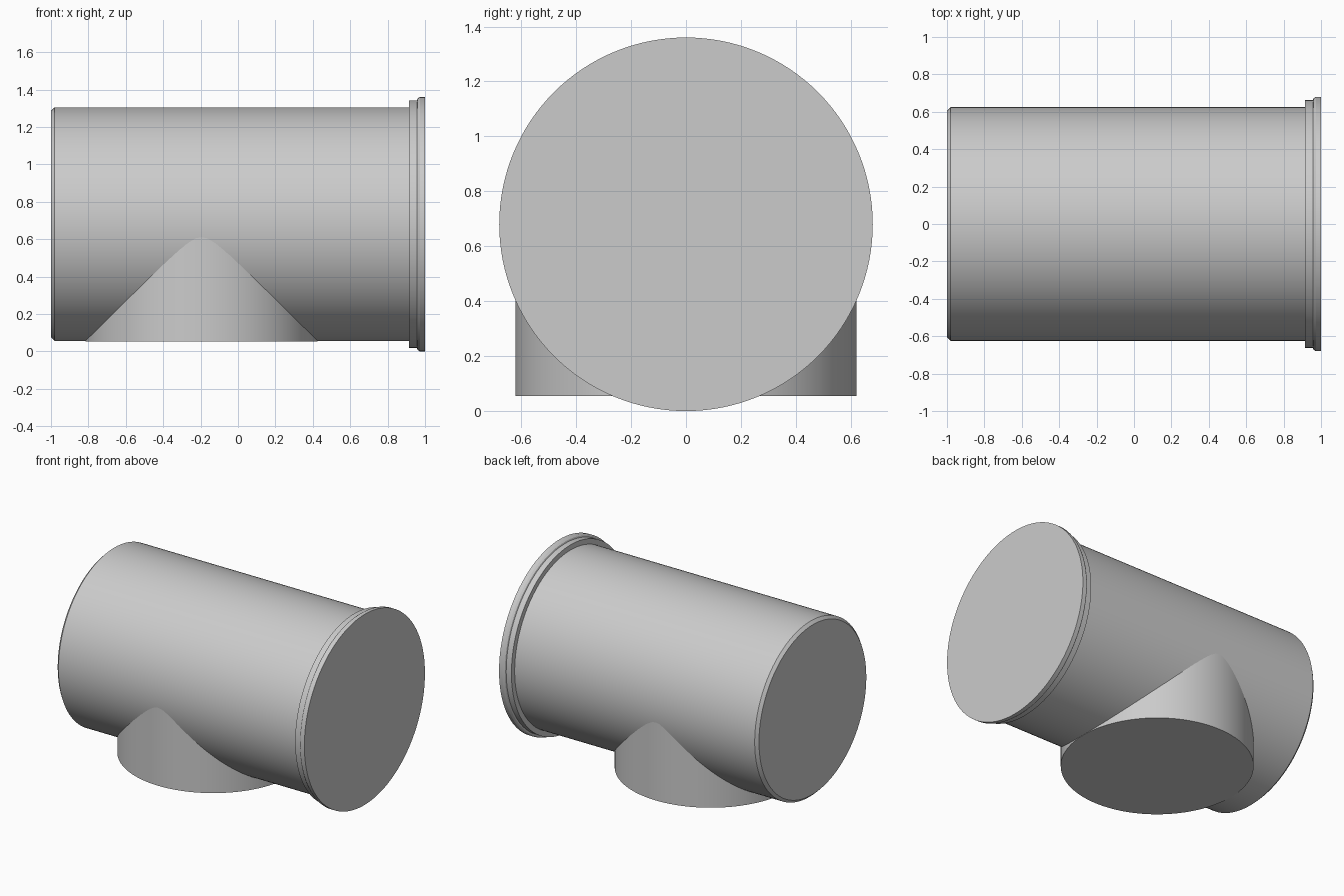
import bpy, bmesh, math
from mathutils import Matrix, Vector

if "Cube" in bpy.data.objects:
    bpy.data.objects.remove(bpy.data.objects["Cube"])

grey = bpy.data.materials.new("light_grey")
grey.diffuse_color = (0.6, 0.6, 0.6, 1)
grey.use_nodes = True
grey.node_tree.nodes["Principled BSDF"].inputs["Base Color"].default_value = grey.diffuse_color


def lathe(name, profile, matrix, steps=128):
    """Spin a closed (radius, height) profile about local z, then place it."""
    bm = bmesh.new()
    verts = [bm.verts.new((r, 0, h)) for r, h in profile]
    edges = [bm.edges.new(pair) for pair in zip(verts, verts[1:])]
    bmesh.ops.spin(bm, geom=verts + edges, cent=(0, 0, 0), axis=(0, 0, 1),
                   angle=math.tau, steps=steps)
    bmesh.ops.remove_doubles(bm, verts=bm.verts, dist=1e-5)
    bmesh.ops.recalc_face_normals(bm, faces=bm.faces)
    bm.transform(matrix)
    mesh = bpy.data.meshes.new(name)
    bm.to_mesh(mesh)
    bm.free()
    mesh.materials.append(grey)
    obj = bpy.data.objects.new(name, mesh)
    bpy.context.collection.objects.link(obj)
    bpy.ops.object.select_all(action='DESELECT')
    obj.select_set(True)
    bpy.context.view_layer.objects.active = obj
    bpy.ops.object.shade_smooth_by_angle(angle=math.radians(30))
    return obj


# Main pipe along x, chamfered at the left, with a stepped flange at the right
AXIS_Z = 0.68
along_x = Matrix.Translation((0, 0, AXIS_Z)) @ Matrix.Rotation(math.pi / 2, 4, 'Y')
lathe("main_pipe", [(0, -1), (0.605, -1), (0.625, -0.98), (0.625, 0.915),
                    (0.662, 0.915), (0.662, 0.956), (0.672, 0.96),
                    (0.68, 0.972), (0.68, 1), (0, 1)], along_x)

# Downward branch of nearly the same radius, ending inside the main pipe
lathe("branch_pipe", [(0, 0.054), (0.621, 0.054), (0.621, AXIS_Z), (0, AXIS_Z)],
      Matrix.Translation(Vector((-0.195, 0, 0))))
